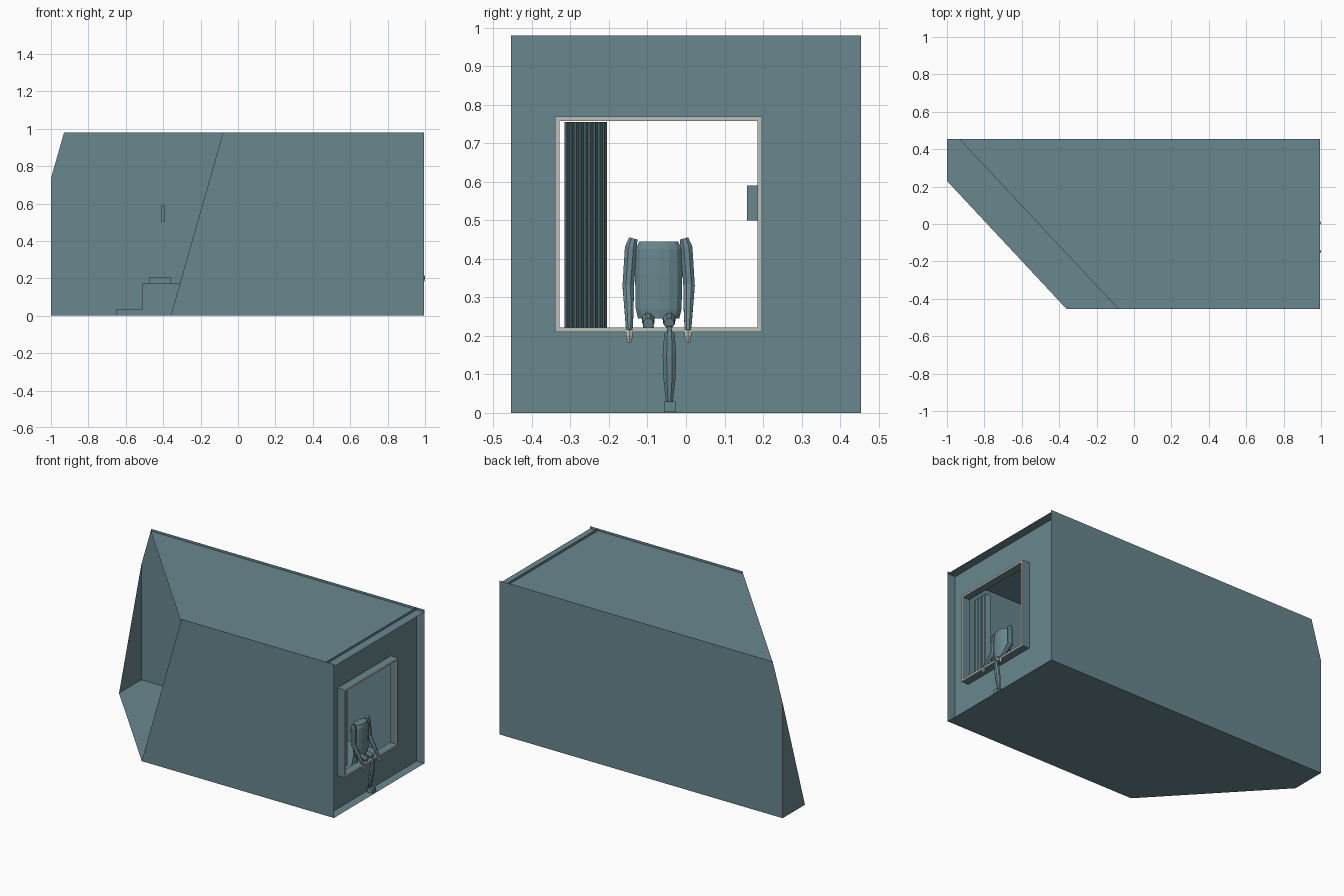
import bpy, bmesh, math
from mathutils import Vector

if "Cube" in bpy.data.objects:
    bpy.data.objects.remove(bpy.data.objects["Cube"])


def material(name, rgb):
    m = bpy.data.materials.new(name)
    m.diffuse_color = (*rgb, 1)
    m.use_nodes = True
    m.node_tree.nodes["Principled BSDF"].inputs["Base Color"].default_value = m.diffuse_color
    return m


TEAL = material("grey_teal", (0.14, 0.245, 0.275))
PALE = material("pale_grey", (0.50, 0.52, 0.48))


def finish(name, bm, mat=TEAL, smooth=False):
    me = bpy.data.meshes.new(name)
    bm.to_mesh(me)
    bm.free()
    me.materials.append(mat)
    ob = bpy.data.objects.new(name, me)
    bpy.context.collection.objects.link(ob)
    if smooth:
        bpy.context.view_layer.objects.active = ob
        ob.select_set(True)
        bpy.ops.object.shade_smooth_by_angle(angle=math.radians(30))
        ob.select_set(False)
    return ob


def box(name, lo, hi, mat=TEAL):
    bm = bmesh.new()
    bmesh.ops.create_cube(bm, size=1)
    for v in bm.verts:
        v.co = [(a + b) / 2 + c * (b - a) for a, b, c in zip(lo, hi, v.co)]
    return finish(name, bm, mat)


def panel(name, corners):
    """Thin wall sheet, trimmed by the slanted section plane."""
    bm = bmesh.new()
    bm.faces.new([bm.verts.new(c) for c in corners])
    bmesh.ops.bisect_plane(bm, geom=bm.verts[:] + bm.edges[:] + bm.faces[:],
                           plane_co=(-0.36, -0.455, 0),
                           plane_no=(1, 0.934, -0.2857), clear_inner=True)
    return finish(name, bm)


def limb(name, points, radii, mat=TEAL, sides=8, flat=1.0):
    """Tapered tube through points; flat squashes it along x."""
    bm = bmesh.new()
    pts = [Vector(p) for p in points]
    rings = []
    for i, p in enumerate(pts):
        d = (pts[min(i + 1, len(pts) - 1)] - pts[max(i - 1, 0)]).normalized()
        side = d.cross(Vector((1, 0, 0)) if abs(d.x) < 0.8 else Vector((0, 0, 1))).normalized()
        up = d.cross(side)
        ring = []
        for k in range(sides):
            a = 2 * math.pi * (k + 0.5) / sides
            ring.append(bm.verts.new(p + radii[i] * (side * math.cos(a) + up * math.sin(a) * flat)))
        rings.append(ring)
    for r0, r1 in zip(rings, rings[1:]):
        for k in range(sides):
            n = (k + 1) % sides
            bm.faces.new((r0[k], r0[n], r1[n], r1[k]))
    bm.faces.new(rings[0][::-1])
    bm.faces.new(rings[-1])
    bmesh.ops.recalc_face_normals(bm, faces=bm.faces[:])
    return finish(name, bm, mat)


# Room shell
X, Y, H, C, W = 0.995, 0.455, 0.98, 0.965, 0.94
panel("front_wall", [(-1, -Y, 0), (X, -Y, 0), (X, -Y, H), (-1, -Y, H)])
panel("back_wall", [(X, Y, 0), (-1, Y, 0), (-1, Y, H), (X, Y, H)])
panel("left_wall", [(-1, Y, 0), (-1, -Y, 0), (-1, -Y, H), (-1, Y, H)])
panel("floor", [(-1, Y, 0), (X, Y, 0), (X, -Y, 0), (-1, -Y, 0)])
panel("ceiling", [(-1, -Y, C), (X, -Y, C), (X, Y, C), (-1, Y, C)])

# Window wall, a ring around the opening
y0, y1, z0, z1 = -0.34, 0.198, 0.21, 0.77
bm = bmesh.new()
outer = [bm.verts.new((W, y, z)) for y, z in ((-Y, 0), (Y, 0), (Y, H), (-Y, H))]
inner = [bm.verts.new((W, y, z)) for y, z in ((y0, z0), (y1, z0), (y1, z1), (y0, z1))]
for k in range(4):
    n = (k + 1) % 4
    bm.faces.new((outer[k], outer[n], inner[n], inner[k]))
finish("window_wall", bm)

# Window frame with a pale front trim
t = 0.012
for tag, xa, xb, mat in (("frame", W, 0.985, TEAL), ("trim", 0.985, 0.99, PALE)):
    box("window_sill_" + tag, (xa, y0, z0), (xb, y1, z0 + t), mat)
    box("window_head_" + tag, (xa, y0, z1 - t), (xb, y1, z1), mat)
    box("window_near_jamb_" + tag, (xa, y0, z0 + t), (xb, y0 + t, z1 - t), mat)
    box("window_far_jamb_" + tag, (xa, y1 - t, z0 + t), (xb, y1, z1 - t), mat)

# Pleated curtain
bm = bmesh.new()
prev = None
for i in range(19):
    y = -0.315 + 0.11 * i / 18
    x = 0.905 + (0.016 if i % 2 else -0.016)
    pair = (bm.verts.new((x, y, 0.222)), bm.verts.new((x, y, 0.755)))
    if prev:
        bm.faces.new((prev[0], pair[0], pair[1], prev[1]))
    prev = pair
finish("curtain", bm)

# Furniture along the back wall
box("low_step", (-0.65, 0.2, 0.002), (-0.51, 0.44, 0.035))
box("bench", (-0.51, 0.2, 0.002), (-0.305, 0.44, 0.175))
box("cushion", (-0.475, 0.22, 0.175), (-0.36, 0.42, 0.205))
box("wall_screen", (-0.408, 0.158, 0.5), (-0.392, 0.3, 0.59))

# Seated figure: torso, arms and legs
cy = -0.071
limb("torso", [(0.915, cy, z) for z in (0.245, 0.27, 0.36, 0.425, 0.445)],
     [0.055, 0.061, 0.063, 0.061, 0.052], sides=14, flat=0.55)
for s, side in ((-1, "near"), (1, "far")):
    def p(x, dy, z):
        return (x, cy + s * dy, z)
    limb(side + "_arm", [p(0.915, 0.066, 0.453), p(0.915, 0.072, 0.43), p(0.92, 0.079, 0.33),
                         p(0.955, 0.077, 0.27), p(0.988, 0.076, 0.212)],
         [0.012, 0.017, 0.016, 0.013, 0.009])
    limb(side + "_hand", [p(0.988, 0.076, 0.214), p(0.99, 0.076, 0.2), p(0.99, 0.076, 0.183)],
         [0.010, 0.010, 0.006], PALE, 6)
    limb(side + "_thigh", [p(0.915, 0.027, 0.25), p(0.95, 0.027, 0.24), p(0.98, 0.027, 0.232)],
         [0.018, 0.017, 0.014])
limb("hanging_leg", [(0.985, -0.043, 0.225), (0.982, -0.043, 0.2), (0.975, -0.043, 0.15),
                     (0.967, -0.043, 0.09), (0.96, -0.043, 0.025)],
     [0.008, 0.015, 0.019, 0.017, 0.009], flat=0.8)
limb("inner_leg", [(0.9, -0.098, 0.235), (0.885, -0.098, 0.15), (0.88, -0.098, 0.025)],
     [0.015, 0.018, 0.009])
box("hanging_foot", (0.948, -0.057, 0.002), (0.99, -0.026, 0.03))
box("inner_foot", (0.865, -0.113, 0.002), (0.91, -0.083, 0.03))
